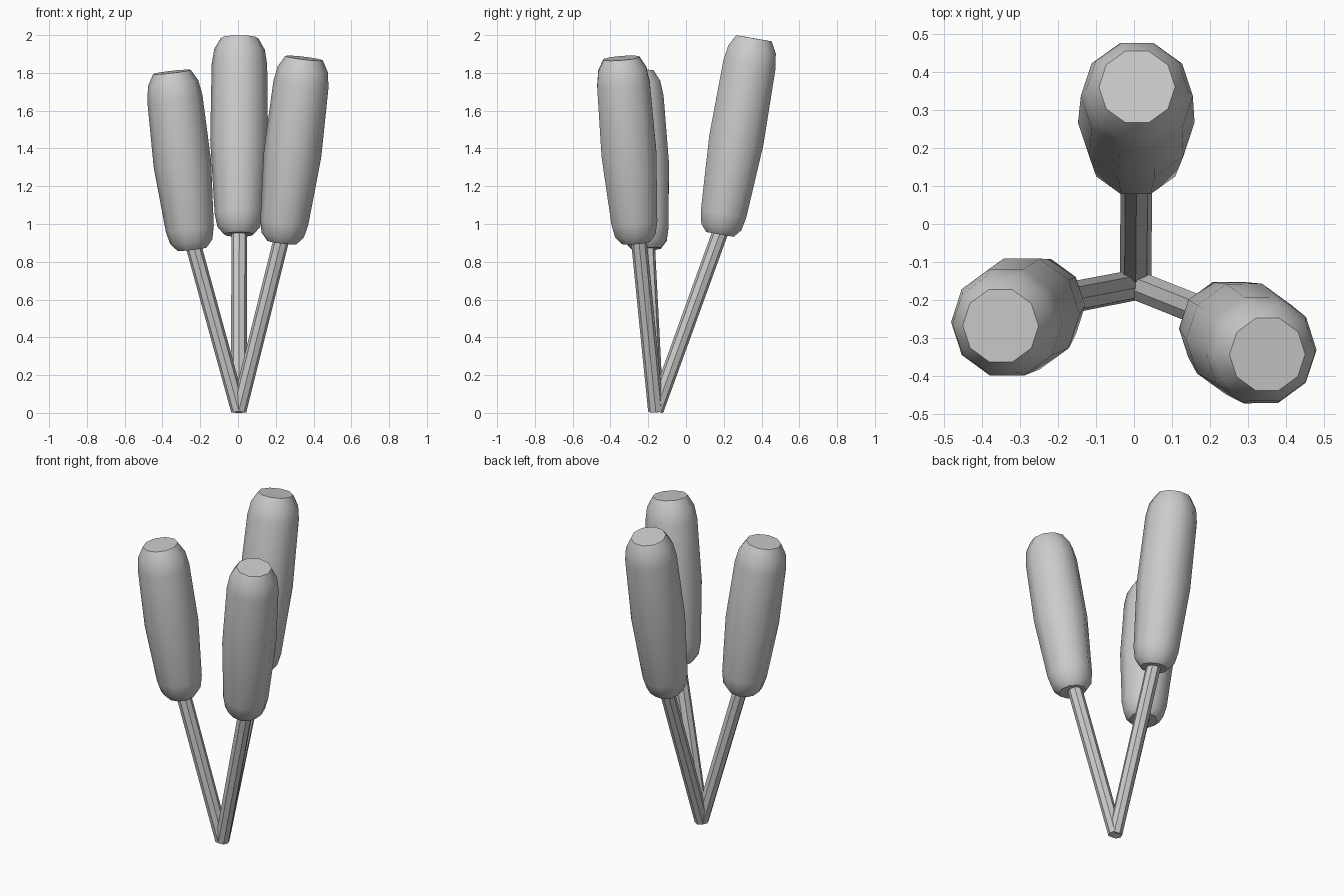
import bpy, bmesh, math
from mathutils import Vector

if "Cube" in bpy.data.objects:
    bpy.data.objects.remove(bpy.data.objects["Cube"])


def tube(name, start, end, profile, sides):
    """Loft rings of (distance, radius) along the start-end axis and cap both ends."""
    start, end = Vector(start), Vector(end)
    axis = (end - start).normalized()
    tilt = Vector((0, 0, 1)).rotation_difference(axis)
    bm = bmesh.new()
    rings = []
    for dist, radius in profile:
        ring = []
        for i in range(sides):
            a = 2 * math.pi * i / sides
            offset = Vector((math.cos(a) * radius, math.sin(a) * radius, dist))
            ring.append(bm.verts.new(start + tilt @ offset))
        rings.append(ring)
    for low, high in zip(rings, rings[1:]):
        for i in range(sides):
            j = (i + 1) % sides
            bm.faces.new((low[i], low[j], high[j], high[i]))
    bm.faces.new(rings[0][::-1])
    bm.faces.new(rings[-1])
    mesh = bpy.data.meshes.new(name)
    bm.to_mesh(mesh)
    bm.free()
    obj = bpy.data.objects.new(name, mesh)
    bpy.context.collection.objects.link(obj)
    bpy.ops.object.select_all(action='DESELECT')
    obj.select_set(True)
    bpy.context.view_layer.objects.active = obj
    bpy.ops.object.shade_smooth_by_angle(angle=math.radians(40))
    return obj


def reed(label, stem_top, head_bottom, head_top):
    # thin straight stem from the shared foot
    foot = Vector((0.004, -0.16, 0.012))
    length = (Vector(stem_top) - foot).length
    tube(label + "_stem", foot, stem_top, [(0, 0.041), (length, 0.042)], 8)
    # plump seed head with rounded ends, slightly wider at the middle
    n = (Vector(head_top) - Vector(head_bottom)).length
    profile = [(0, 0.078), (0.04, 0.113), (0.11, 0.128), (n * 0.48, 0.153),
               (n - 0.14, 0.147), (n - 0.06, 0.134), (n, 0.1)]
    tube(label + "_head", head_bottom, head_top, profile, 10)


reed("back", (0.007, 0.19, 0.98), (0.004, 0.18, 0.945), (0.008, 0.36, 1.983))
reed("left", (-0.24, -0.207, 0.90), (-0.243, -0.207, 0.867), (-0.35, -0.267, 1.805))
reed("right", (0.235, -0.252, 0.94), (0.232, -0.265, 0.902), (0.35, -0.342, 1.878))
